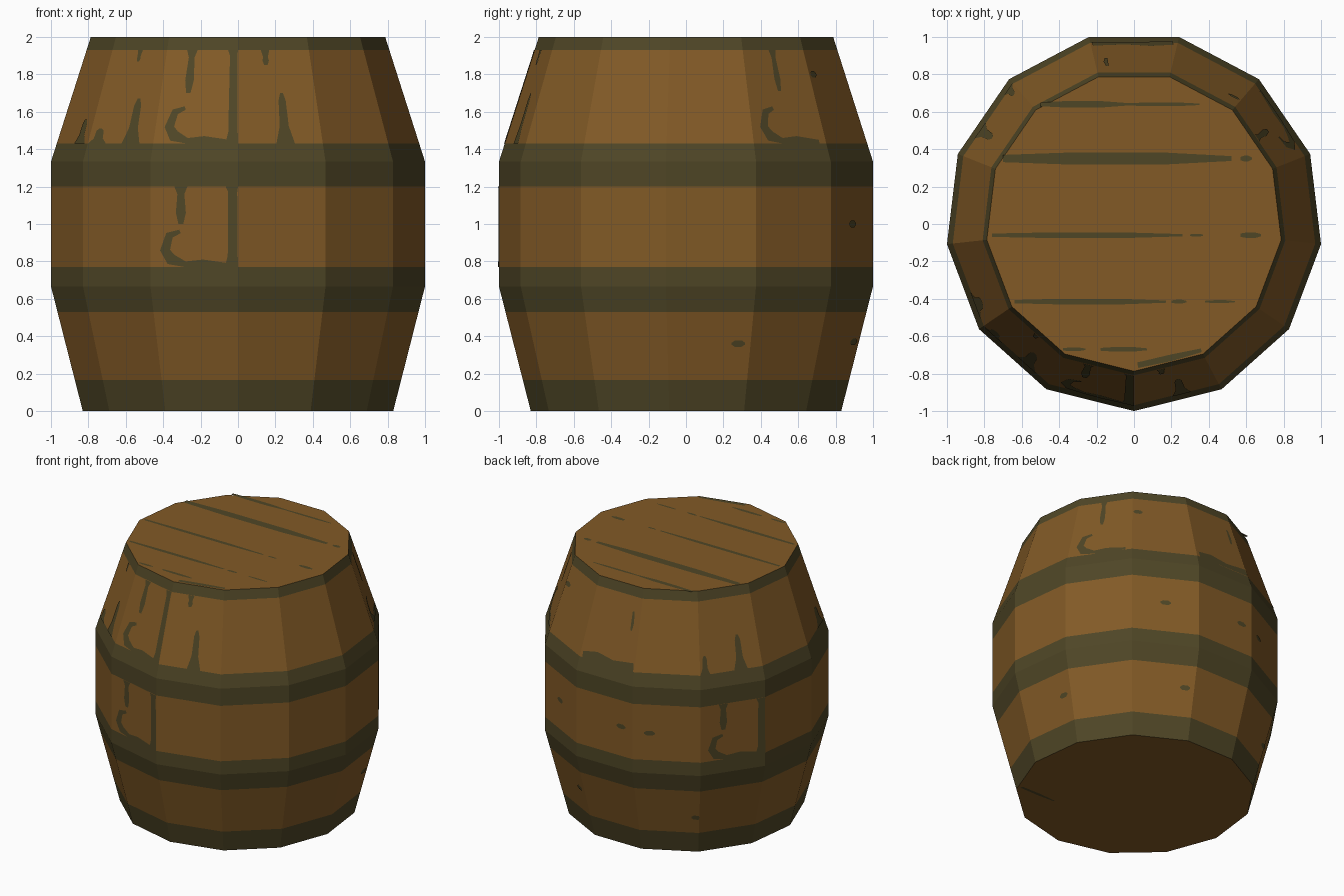
import bpy, bmesh, math
from mathutils import Vector

if "Cube" in bpy.data.objects:
    bpy.data.objects.remove(bpy.data.objects["Cube"])

SIDES = 13
STEP = 2 * math.pi / SIDES


def srgb(r, g, b):
    lin = [((c / 255 + 0.055) / 1.055) ** 2.4 if c > 10 else c / 3294 for c in (r, g, b)]
    return (*lin, 1)


def material(name, colour):
    m = bpy.data.materials.new(name)
    m.diffuse_color = colour
    m.use_nodes = True
    m.node_tree.nodes["Principled BSDF"].inputs["Base Color"].default_value = m.diffuse_color
    return m


wood = material("brown_wood", srgb(130, 90, 38))
hoop = material("dark_olive_hoop", srgb(79, 70, 38))

# Barrel profile: (height, radius factor)
PROFILE = [(0, 0.83), (0.667, 1.0), (1.333, 1.0), (2.0, 0.787)]
HOOPS = [(0, 0.165), (0.53, 0.77), (1.2, 1.43), (1.93, 2.0)]


def radius(z):
    for (z0, r0), (z1, r1) in zip(PROFILE, PROFILE[1:]):
        if z <= z1 + 1e-6:
            return r0 + (r1 - r0) * (z - z0) / (z1 - z0)
    return PROFILE[-1][1]


def corner(k, z, grow=0.0):
    r = radius(z) + grow
    a = k * STEP
    return Vector((1.0073 * r * math.sin(a), 0.0147 * r - 1.0147 * r * math.cos(a), z))


def side_point(face, u, z):
    """Point just above a flat side: u runs 0..1 across it."""
    u = min(max(u, 0.0), 1.0)
    return corner(face, z, 0.004).lerp(corner(face + 1, z, 0.004), u)


def finish(name, bm, mats):
    me = bpy.data.meshes.new(name)
    bm.to_mesh(me)
    bm.free()
    for m in mats:
        me.materials.append(m)
    ob = bpy.data.objects.new(name, me)
    bpy.context.collection.objects.link(ob)
    return ob


# Barrel body, with hoops coloured by height
heights = sorted({z for z, _ in PROFILE} | {z for pair in HOOPS for z in pair})
bm = bmesh.new()
rings = [[bm.verts.new(corner(k, z)) for k in range(SIDES)] for z in heights]
for i in range(len(heights) - 1):
    mid = (heights[i] + heights[i + 1]) / 2
    dark = any(a < mid < b for a, b in HOOPS)
    for k in range(SIDES):
        n = (k + 1) % SIDES
        f = bm.faces.new((rings[i][k], rings[i][n], rings[i + 1][n], rings[i + 1][k]))
        f.material_index = 1 if dark else 0
bm.faces.new(rings[-1])
bm.faces.new(rings[0][::-1])
finish("barrel_body", bm, [wood, hoop])


def ribbon(bm, pts, place, flip=False):
    """Flat strip through 2D points (a, b, width)."""
    P = [Vector(p[:2]) for p in pts]
    left, right = [], []
    for i, p in enumerate(P):
        d = (P[min(i + 1, len(P) - 1)] - P[max(i - 1, 0)]).normalized()
        n = Vector((-d.y, d.x)) * pts[i][2] / 2
        left.append(bm.verts.new(place(p + n)))
        right.append(bm.verts.new(place(p - n)))
    for i in range(len(P) - 1):
        q = [right[i], right[i + 1], left[i + 1], left[i]]
        bm.faces.new(q[::-1] if flip else q)


def side_ribbon(bm, face, pts):
    w = 0.44
    ribbon(bm, [(u * w, z, t) for u, z, t in pts], lambda p: side_point(face, p.x / w, p.y))


def seam(z0, z1):
    return [(0.94, z0, 0.08), (0.94, z0 + 0.06, 0.05), (0.94, z1 - 0.03, 0.045), (0.94, z1, 0.07)]


def hang(u, z, length, w=0.05):
    return [(u, z, w * 1.3), (u, z - 0.04, w * 0.7), (u, z - length * 0.7, w), (u, z - length, w * 0.5)]


def rise(u, z, length, w=0.1):
    return [(u, z, w * 1.2), (u, z + length * 0.35, w * 0.6), (u, z + length * 0.85, w * 0.5), (u, z + length, w * 0.2)]


def hook(z, end=0.9):
    return [(0.34, z + 0.19, 0.02), (0.22, z + 0.17, 0.04), (0.17, z + 0.09, 0.05),
            (0.24, z + 0.04, 0.06), (0.4, z + 0.015, 0.03), (0.6, z + 0.015, 0.05), (end, z + 0.01, 0.02)]


# Dark drips running from the hoops
bm = bmesh.new()
for face in (-1, 8):
    side_ribbon(bm, face, seam(0.77, 1.2))
    side_ribbon(bm, face, hang(0.35, 1.2, 0.2))
    side_ribbon(bm, face, hook(0.77))
for face, pts in [
    (-1, seam(1.43, 1.93)), (-1, hang(0.36, 1.93, 0.23)), (-1, hook(1.43)),
    (0, hang(0.38, 1.93, 0.08, 0.04)), (0, rise(0.56, 1.43, 0.27, 0.08)),
    (-2, rise(0.66, 1.43, 0.24)), (-2, hang(0.52, 1.93, 0.06, 0.03)), (-2, rise(0.15, 1.43, 0.08)),
    (-3, rise(0.75, 1.43, 0.13, 0.12)),
    (4, hang(0.48, 1.93, 0.22, 0.04)), (4, hook(1.43)),
    (6, [(0.05, 1.45, 0.05), (0.3, 1.46, 0.07), (0.6, 1.45, 0.04), (0.98, 1.46, 0.06)]),
    (6, [(0.85, 1.83, 0.015), (0.86, 1.76, 0.025), (0.85, 1.7, 0.015)]),
    (8, rise(0.65, 1.43, 0.24, 0.08)), (8, rise(0.08, 1.43, 0.13, 0.06)),
]:
    side_ribbon(bm, face, pts)

# Small knots in the wood
for face, u, z in [(5, 0.5, 1.0), (3, 0.85, 0.36), (6, 0.8, 1.0), (7, 0.25, 0.98),
                   (5, 0.85, 0.37), (5, 0.1, 1.8), (7, 0.95, 0.3)]:
    side_ribbon(bm, face, [(u - 0.08, z, 0.01), (u - 0.04, z, 0.035), (u + 0.04, z, 0.035), (u + 0.08, z, 0.01)])
finish("side_drips", bm, [hoop])

# Plank cracks on the lid and the base: (x start, x end, y, width)
bm = bmesh.new()
for x0, x1, y, w in [(-0.5, -0.04, 0.64, 0.035), (-0.04, 0.35, 0.64, 0.02),
                     (-0.7, 0.52, 0.35, 0.065), (0.57, 0.63, 0.35, 0.03),
                     (-0.76, 0.26, -0.06, 0.03), (0.3, 0.37, -0.06, 0.015), (0.57, 0.68, -0.06, 0.03),
                     (-0.64, 0.17, -0.415, 0.03), (0.2, 0.28, -0.415, 0.02), (0.38, 0.54, -0.415, 0.015),
                     (-0.38, -0.26, -0.67, 0.02), (-0.18, 0.07, -0.67, 0.025)]:
    pts = [(x0, y, w * 0.6), (x0 * 0.7 + x1 * 0.3, y, w), (x0 * 0.3 + x1 * 0.7, y, w), (x1, y, w * 0.4)]
    ribbon(bm, pts, lambda p: Vector((p.x, p.y, 2.003)))
ribbon(bm, [(0.02, -0.755, 0.03), (0.2, -0.715, 0.035), (0.36, -0.675, 0.02)],
       lambda p: Vector((p.x, p.y, 2.003)))
finish("lid_cracks", bm, [hoop])

bm = bmesh.new()
ribbon(bm, [(0.38, -0.42, 0.01), (0.52, -0.42, 0.025), (0.68, -0.42, 0.02)],
       lambda p: Vector((p.x, p.y, -0.002)), flip=True)
finish("base_crack", bm, [hoop])
